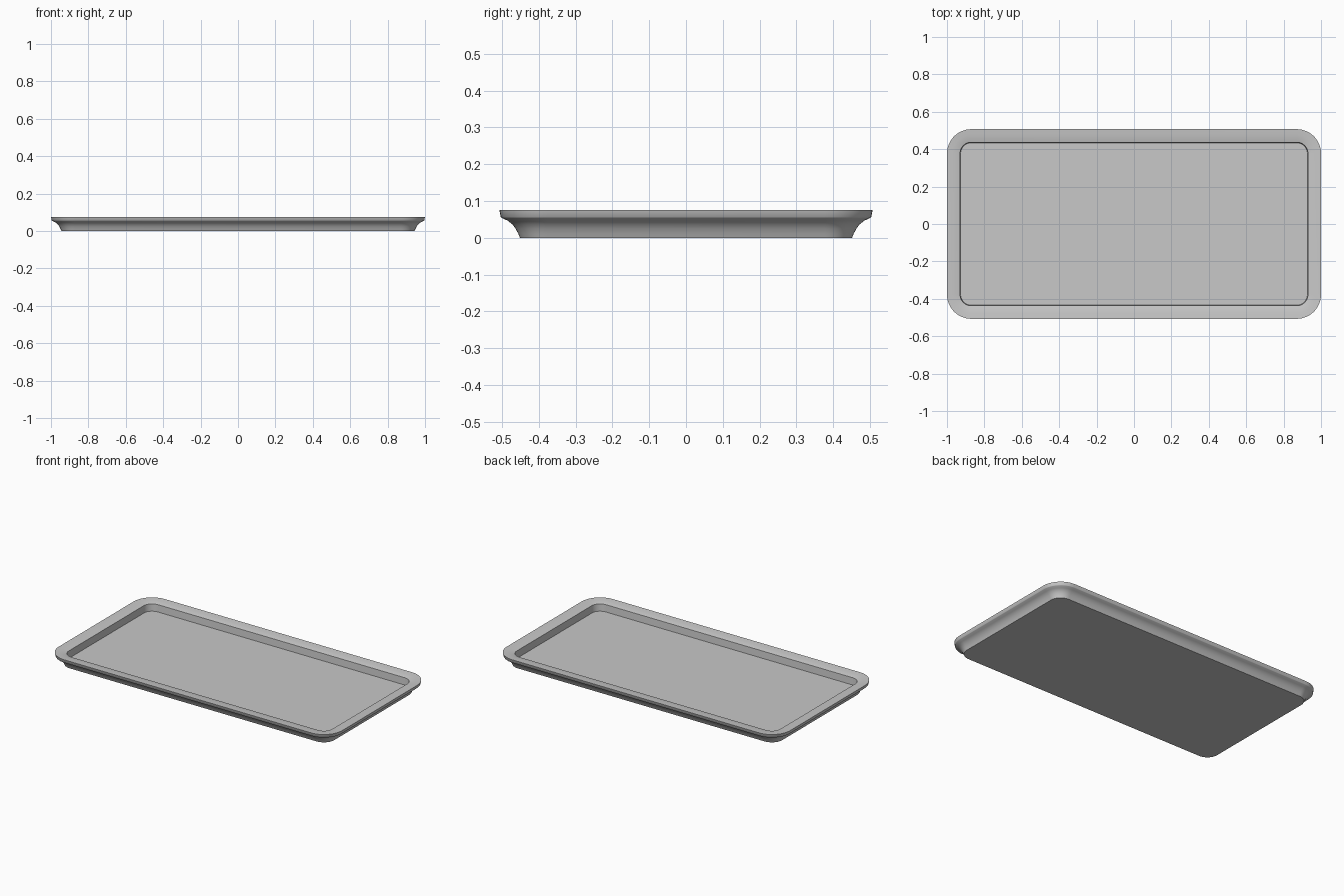
import bpy, bmesh, math

old = bpy.data.objects.get("Cube")
if old:
    bpy.data.objects.remove(old, do_unlink=True)

HALF_X, HALF_Y, CORNER = 1.0, 0.507, 0.13
STEPS = 12

# Section from the underside, around the lip, to the floor: (inset, height)
SECTION = [
    (0.056, 0.0), (0.051, 0.012), (0.044, 0.025), (0.035, 0.037),
    (0.022, 0.047), (0.006, 0.054), (0.004, 0.056), (0.0, 0.076),
    (0.03, 0.074), (0.053, 0.071), (0.07, 0.067), (0.073, 0.022),
]


def rounded_ring(bm, inset, z):
    """Rounded rectangle of vertices, concentric with the outer edge."""
    radius = CORNER - inset
    ring = []
    for quarter, (sx, sy) in enumerate([(1, 1), (-1, 1), (-1, -1), (1, -1)]):
        for i in range(STEPS + 1):
            a = (quarter + i / STEPS) * math.pi / 2
            ring.append(bm.verts.new((
                sx * (HALF_X - CORNER) + radius * math.cos(a),
                sy * (HALF_Y - CORNER) + radius * math.sin(a), z)))
    return ring


# Single grey material
grey = bpy.data.materials.new("grey")
grey.use_nodes = True
color = (0.58, 0.58, 0.58, 1)
grey.diffuse_color = color
grey.node_tree.nodes["Principled BSDF"].inputs["Base Color"].default_value = color

# Tray: loft the section rings, then cap the underside and the floor
bm = bmesh.new()
rings = [rounded_ring(bm, d, z) for d, z in SECTION]
for low, high in zip(rings, rings[1:]):
    for i in range(len(low)):
        j = (i + 1) % len(low)
        bm.faces.new((low[i], low[j], high[j], high[i]))
bm.faces.new(list(reversed(rings[0])))
bm.faces.new(rings[-1])
bmesh.ops.recalc_face_normals(bm, faces=bm.faces)

mesh = bpy.data.meshes.new("tray")
bm.to_mesh(mesh)
bm.free()
mesh.materials.append(grey)
tray = bpy.data.objects.new("tray", mesh)
bpy.context.collection.objects.link(tray)

bpy.ops.object.select_all(action="DESELECT")
tray.select_set(True)
bpy.context.view_layer.objects.active = tray
bpy.ops.object.shade_smooth_by_angle(angle=math.radians(35))
